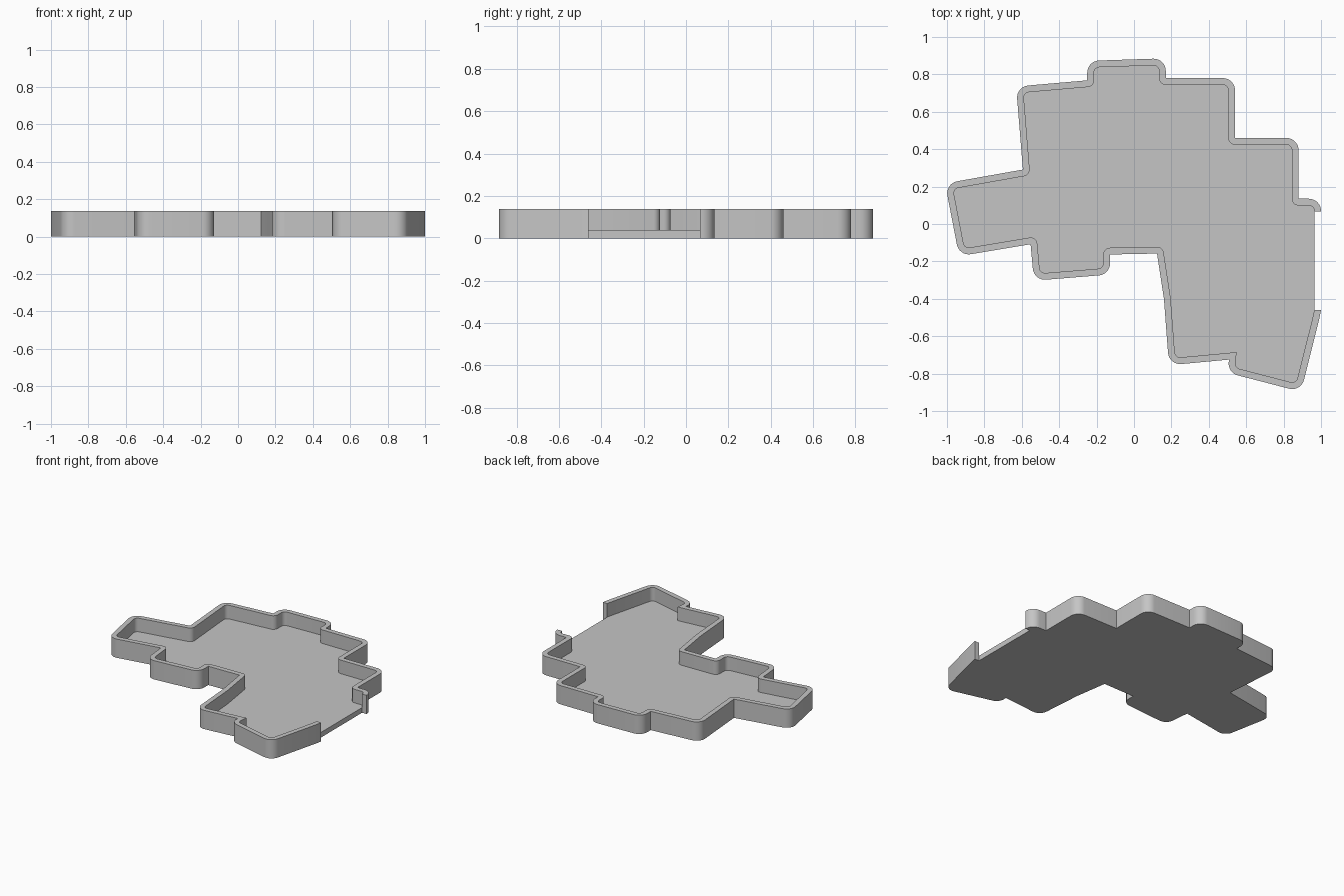
import bpy, bmesh, math
from mathutils import Vector

cube = bpy.data.objects.get("Cube")
if cube:
    bpy.data.objects.remove(cube, do_unlink=True)

HEIGHT, FLOOR, WALL = 0.138, 0.038, 0.036
RADIUS, STEPS = 0.065, 8

# Outer corners, counter-clockwise, from one side of the wall gap to the other
CORNERS = [
    (1.0, 0.067), (1.0, 0.135), (0.88, 0.135), (0.88, 0.46), (0.54, 0.46),
    (0.54, 0.78), (0.17, 0.78), (0.17, 0.886), (-0.25, 0.872), (-0.25, 0.768),
    (-0.63, 0.735), (-0.594, 0.291), (-1.01, 0.217), (-0.935, -0.172),
    (-0.553, -0.108), (-0.535, -0.303), (-0.128, -0.27), (-0.128, -0.163),
    (0.123, -0.158), (0.16, -0.4), (0.187, -0.755), (0.508, -0.725),
    (0.5, -0.795), (0.893, -0.897), (0.99, -0.51), (1.0, -0.46),
]
MITRED = {(0.16, -0.4), (0.508, -0.725), (0.99, -0.51)}


def wall_pairs():
    """Matching outer and inner points along the wall."""
    pts = [Vector(c) for c in CORNERS]
    inset = Vector((WALL, 0))
    pairs = [(pts[0], pts[0] - inset)]
    for before, p, after in zip(pts, pts[1:], pts[2:]):
        d1, d2 = (p - before).normalized(), (after - p).normalized()
        n1, n2 = Vector((d1.y, -d1.x)), Vector((d2.y, -d2.x))
        mitre = (n1 + n2) / (1 + n1.dot(n2))
        if tuple(CORNERS[pts.index(p)]) in MITRED:
            pairs.append((p, p - mitre * WALL))
            continue
        # Convex corners are rounded outside, concave ones only inside
        r = RADIUS if d1.cross(d2) > 0 else 0.0
        centre = p - mitre * r
        turn = math.atan2(n1.cross(n2), n1.dot(n2))
        start = math.atan2(n1.y, n1.x)
        for i in range(STEPS + 1):
            a = start + turn * i / STEPS
            n = Vector((math.cos(a), math.sin(a)))
            pairs.append((centre + n * r, centre + n * (r - WALL)))
    pairs.append((pts[-1], pts[-1] - inset))
    return pairs


pairs = wall_pairs()
bm = bmesh.new()


def ring(side, z):
    return [bm.verts.new((pair[side].x, pair[side].y, z)) for pair in pairs]


outer_base, outer_top = ring(0, 0), ring(0, HEIGHT)
inner_top, inner_floor = ring(1, HEIGHT), ring(1, FLOOR)
gap_base = [bm.verts.new((pairs[i][1].x, pairs[i][1].y, 0)) for i in (0, -1)]

# Outside, rim and inside of the wall
for low, high in ((outer_base, outer_top), (outer_top, inner_top), (inner_top, inner_floor)):
    for i in range(len(pairs) - 1):
        bm.faces.new((low[i], low[i + 1], high[i + 1], high[i]))

# Floor, underside, open edge and the two wall ends
bm.faces.new(inner_floor)
bm.faces.new([gap_base[0]] + outer_base + [gap_base[1]])
bm.faces.new((gap_base[1], gap_base[0], inner_floor[0], inner_floor[-1]))
for end, base in zip((0, -1), gap_base):
    bm.faces.new((outer_base[end], outer_top[end], inner_top[end], inner_floor[end], base))

bmesh.ops.remove_doubles(bm, verts=bm.verts[:], dist=0.0005)
bmesh.ops.recalc_face_normals(bm, faces=bm.faces[:])
mesh = bpy.data.meshes.new("tray")
bm.to_mesh(mesh)
bm.free()

# Plain grey
grey = bpy.data.materials.new("light_grey")
grey.use_nodes = True
colour = (0.56, 0.56, 0.56, 1)
grey.diffuse_color = colour
grey.node_tree.nodes["Principled BSDF"].inputs["Base Color"].default_value = colour
mesh.materials.append(grey)

tray = bpy.data.objects.new("tray", mesh)
bpy.context.collection.objects.link(tray)
bpy.ops.object.select_all(action='DESELECT')
tray.select_set(True)
bpy.context.view_layer.objects.active = tray
bpy.ops.object.shade_smooth_by_angle(angle=math.radians(30))
